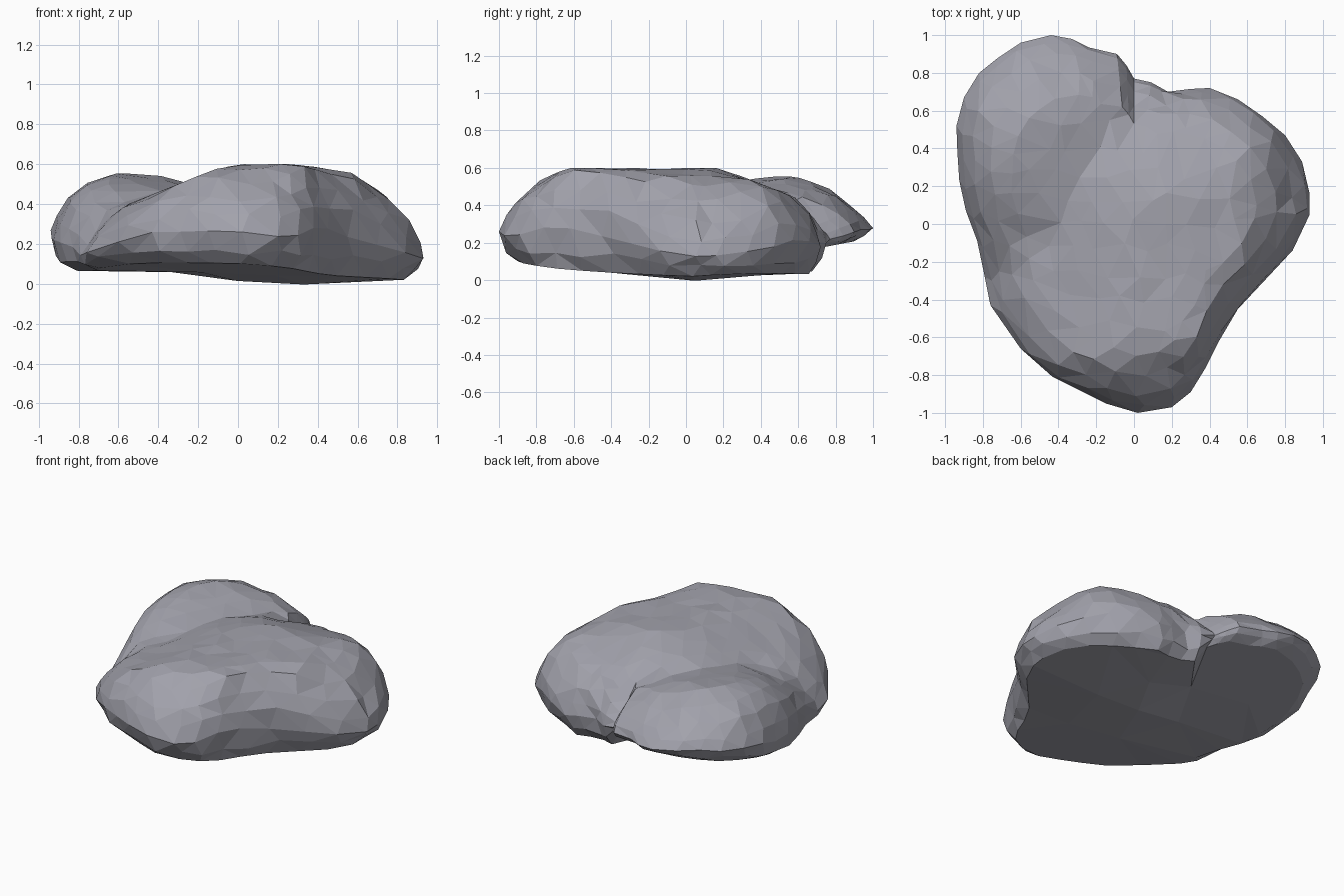
import bpy, bmesh, math, random
from mathutils import Vector
from mathutils.geometry import delaunay_2d_cdt

if "Cube" in bpy.data.objects:
    bpy.data.objects.remove(bpy.data.objects["Cube"])

random.seed(7)

stone = bpy.data.materials.new("blue grey stone")
stone.diffuse_color = (0.36, 0.36, 0.41, 1)
stone.use_nodes = True
stone.node_tree.nodes["Principled BSDF"].inputs["Base Color"].default_value = stone.diffuse_color

# Heart-shaped plan outline, counter-clockwise seen from above
OUTLINE = [(0.93, 0.05), (0.93, 0.16), (0.89, 0.33), (0.80, 0.47), (0.68, 0.57), (0.55, 0.66),
           (0.40, 0.72), (0.30, 0.715), (0.18, 0.70), (0.09, 0.75), (0.0, 0.77),
           (-0.04, 0.84), (-0.09, 0.90), (-0.24, 0.935), (-0.33, 0.98), (-0.44, 1.0),
           (-0.60, 0.96), (-0.72, 0.88), (-0.82, 0.80), (-0.90, 0.67), (-0.94, 0.52),
           (-0.935, 0.38), (-0.925, 0.23), (-0.89, 0.07), (-0.83, -0.09), (-0.79, -0.28),
           (-0.76, -0.43), (-0.60, -0.66), (-0.43, -0.81), (-0.29, -0.88), (-0.15, -0.95),
           (0.02, -1.0), (0.20, -0.97), (0.30, -0.89), (0.38, -0.76), (0.45, -0.62),
           (0.55, -0.45), (0.70, -0.29), (0.84, -0.14)]


# Upper surface: a broad ridge plus a rounded lobe, with a cleft at the back
def top(x, y):
    ridge = min(0.60, 0.60 + 0.40 * (x + 0.05), 0.59 - 0.15 * (x - 0.35),
                0.57 - 0.68 * (x - 0.55), 0.59 - 0.38 * (y - 0.2), 0.6 + 0.42 * (y + 0.63),
                0.38 + 0.7 * (x + 0.6))
    if y > 0.1:
        ridge = min(ridge, 0.6 + min(0.5, y) * (x - 0.1))
    dx, dy = x + 0.58, y - 0.52
    lobe = 0.555 - (0.38 if dx > 0 else 0.85) * dx * dx - (0.85 if dy > 0 else 0.42) * dy * dy
    z = max(ridge, lobe)
    if y > 0.42:
        line = 0.04 - 0.12 * (y - 0.45)
        z -= 0.10 * max(0, 1 - abs(x - line) / 0.07) * min(1, (y - 0.42) / 0.2)
    return z


# Underside: gently tilted, rising under the back lobe
def bottom(x, y):
    main = 0.1 * max(0, -y) + 0.06 * max(0, y) + 0.055 * abs(x - 0.36) - 0.008
    lobe = 0.065 + 0.19 * max(0, y - 0.15)
    w = min(1, max(0, (y - 0.05 - x * 0.8) / 0.3)) if x < 0.02 else 0
    return main + (lobe - main) * w


bm = bmesh.new()

# Side wall as rings: (scale towards centre, share of height from base to top)
RINGS = [(0.90, 0), (0.97, 0.16), (1.0, 0.40), (0.975, 0.64), (0.91, 0.84), (0.81, 0.96), (0.69, 1)]
n = len(OUTLINE)
loops = []
for k, (s, h) in enumerate(RINGS):
    loop = []
    for i, o in enumerate(OUTLINE):
        o = Vector(o)
        notch = 8 < i < 13
        if s < 0.99 and not notch:
            o = o.lerp(Vector(OUTLINE[(i + 1) % n]), 0.25 * (k % 2))
        p = o * s
        if s < 0.99 and not notch:
            p += Vector((random.uniform(-.012, .012), random.uniform(-.012, .012)))
        b, t = bottom(*p), top(*p)
        hh = h + random.uniform(-0.05, 0.05) if 0 < h < 1 else h
        loop.append(bm.verts.new((p.x, p.y, b + (t - b) * hh)))
    loops.append(loop)
for a, b in zip(loops, loops[1:]):
    for i in range(n):
        j = (i + 1) % n
        bm.faces.new((a[i], a[j], b[j], b[i]))


# Irregular triangulated cap filling one ring
def cap(ring, step, jitter, height, rough):
    pts = [v.co.xy.copy() for v in ring]
    m = len(pts)
    steps = int(1 / step) + 1
    for ix in range(-steps, steps + 1):
        for iy in range(-steps, steps + 1):
            p = Vector(((ix + 0.5 * (iy % 2)) * step, iy * step))
            p += Vector((random.uniform(-jitter, jitter), random.uniform(-jitter, jitter)))
            if min((p - q).length for q in pts[:m]) > step * 0.5:
                pts.append(p)
    co, _, faces, src, _, _ = delaunay_2d_cdt(
        pts, [(i, (i + 1) % m) for i in range(m)], [], 1, 1e-5)
    made = {}

    def vert(i):
        if i not in made:
            if src[i] and src[i][0] < m:
                made[i] = ring[src[i][0]]
            else:
                x, y = co[i]
                made[i] = bm.verts.new((x, y, height(x, y) + random.uniform(-rough, rough * 0.2)))
        return made[i]

    for f in faces:
        vs = [vert(i) for i in f]
        if len(set(vs)) == 3:
            bm.faces.new(vs)


cap(loops[-1], 0.135, 0.035, top, 0.012)
cap(loops[0], 0.36, 0.05, bottom, 0.0)

bmesh.ops.remove_doubles(bm, verts=bm.verts[:], dist=0.02)
bmesh.ops.triangulate(bm, faces=bm.faces[:], quad_method='SHORT_EDGE')
bmesh.ops.recalc_face_normals(bm, faces=bm.faces[:])

# Boulder object
me = bpy.data.meshes.new("boulder")
bm.to_mesh(me)
bm.free()
me.materials.append(stone)
boulder = bpy.data.objects.new("boulder", me)
bpy.context.collection.objects.link(boulder)
